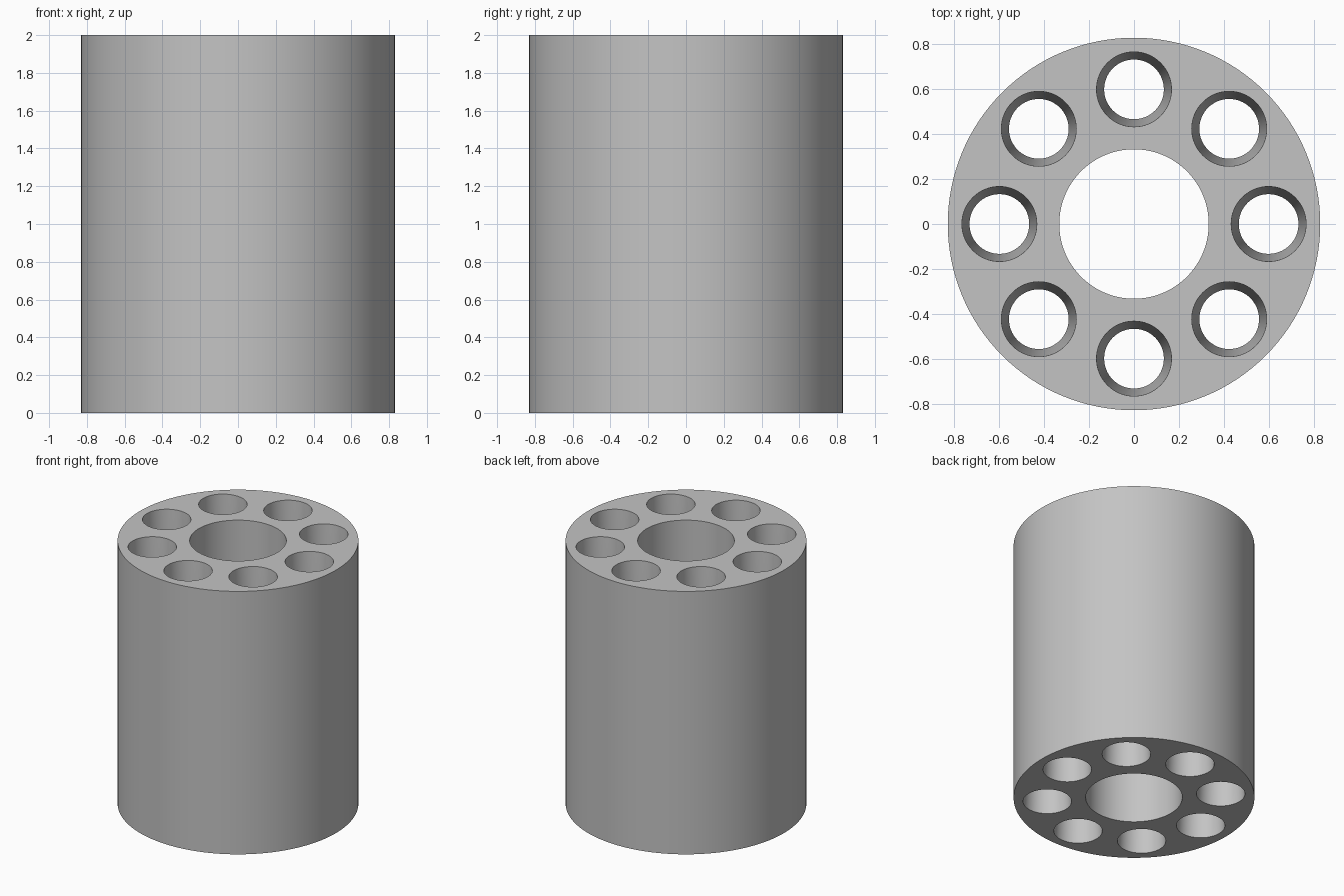
import bpy, bmesh, math

if "Cube" in bpy.data.objects:
    bpy.data.objects.remove(bpy.data.objects["Cube"])

HEIGHT = 2.0
OUTER_R, BORE_R = 0.83, 0.333
HOLE_R, WAIST_R, PITCH_R, HOLES = 0.167, 0.133, 0.6, 8

bm = bmesh.new()
cap_edges = {0.0: [], HEIGHT: []}


def add_wall(cx, cy, profile, segments):
    """Lathe a (radius, height) profile about a vertical axis, open at both ends."""
    rings = []
    for r, z in profile:
        rings.append([bm.verts.new((cx + r * math.cos(2 * math.pi * i / segments),
                                    cy + r * math.sin(2 * math.pi * i / segments), z))
                      for i in range(segments)])
    for low, high in zip(rings, rings[1:]):
        for i in range(segments):
            j = (i + 1) % segments
            bm.faces.new((low[i], low[j], high[j], high[i]))
    # remember the rim edges for the end faces
    for ring, (r, z) in ((rings[0], profile[0]), (rings[-1], profile[-1])):
        for i in range(segments):
            cap_edges[z].append(bm.edges.get((ring[i], ring[(i + 1) % segments])))


# outer wall and central bore
add_wall(0, 0, [(OUTER_R, 0.0), (OUTER_R, HEIGHT)], 128)
add_wall(0, 0, [(BORE_R, 0.0), (BORE_R, HEIGHT)], 96)

# ring of holes, each narrowing to a waist at mid height
for k in range(HOLES):
    a = 2 * math.pi * k / HOLES
    add_wall(PITCH_R * math.cos(a), PITCH_R * math.sin(a),
             [(HOLE_R, 0.0), (WAIST_R, HEIGHT / 2), (HOLE_R, HEIGHT)], 64)

# pierced end faces
for z, edges in cap_edges.items():
    bmesh.ops.triangle_fill(bm, edges=edges, use_beauty=True,
                            normal=(0, 0, 1 if z > 0 else -1))
bmesh.ops.recalc_face_normals(bm, faces=bm.faces[:])

mesh = bpy.data.meshes.new("pierced_cylinder")
bm.to_mesh(mesh)
bm.free()
body = bpy.data.objects.new("pierced_cylinder", mesh)
bpy.context.collection.objects.link(body)

# single grey colour
grey = bpy.data.materials.new("light_grey")
grey.diffuse_color = (0.55, 0.55, 0.55, 1)
grey.use_nodes = True
grey.node_tree.nodes["Principled BSDF"].inputs["Base Color"].default_value = grey.diffuse_color
mesh.materials.append(grey)

# smooth walls, sharp rims
bpy.context.view_layer.objects.active = body
body.select_set(True)
bpy.ops.object.shade_smooth_by_angle(angle=math.radians(30))
